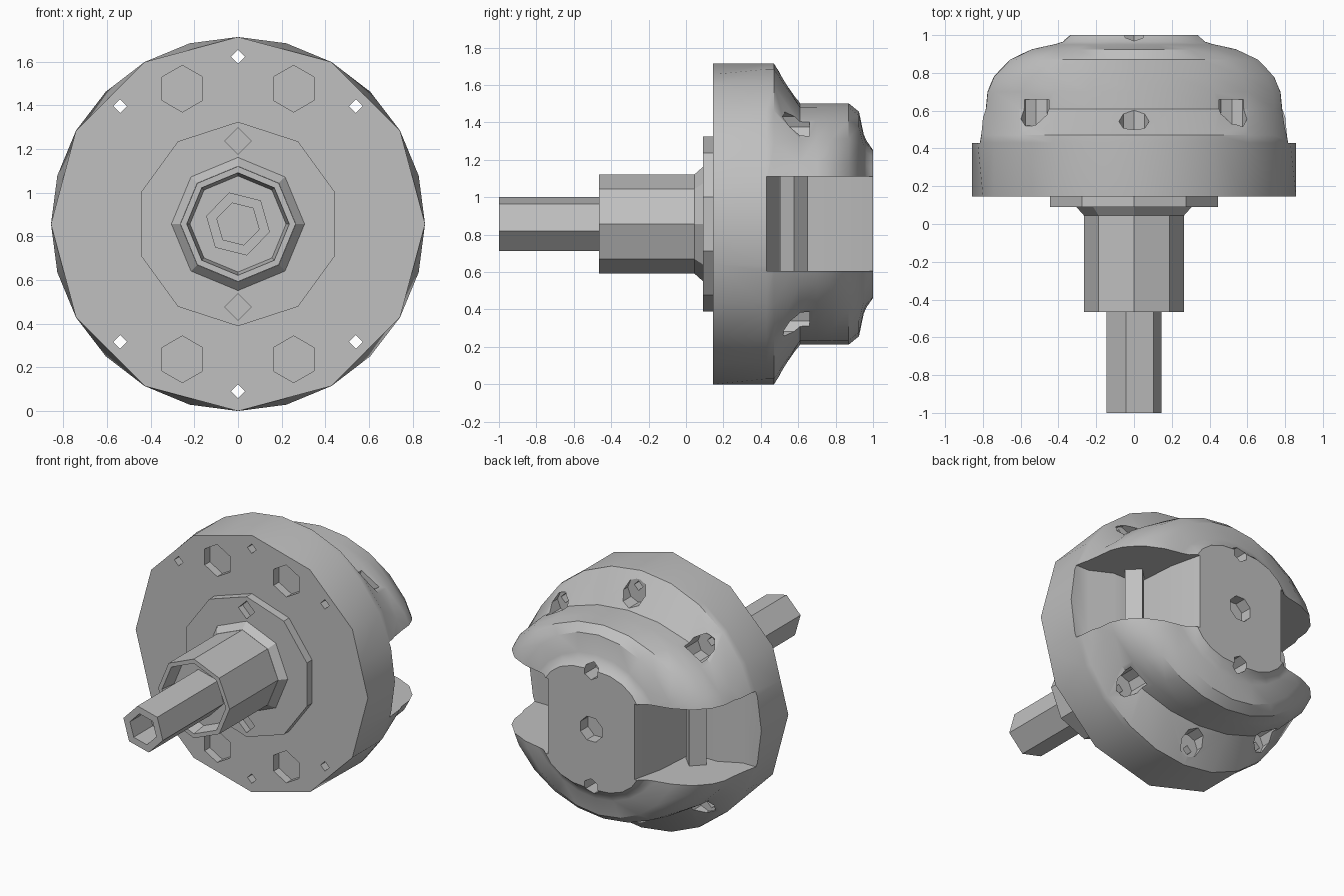
import bpy, bmesh, math

if "Cube" in bpy.data.objects:
    bpy.data.objects.remove(bpy.data.objects["Cube"])

CZ = 0.857  # height of the shaft axis
grey = bpy.data.materials.new("plain_grey")
grey.use_nodes = True
GREY = (0.53, 0.53, 0.53, 1)
grey.diffuse_color = GREY
grey.node_tree.nodes["Principled BSDF"].inputs["Base Color"].default_value = GREY


def loft(name, rings):
    """Skin equal-length rings of points and cap both ends."""
    bm = bmesh.new()
    loops = [[bm.verts.new(p) for p in ring] for ring in rings]
    bm.faces.new(loops[0])
    bm.faces.new(loops[-1])
    for a, b in zip(loops, loops[1:]):
        for i in range(len(a)):
            j = (i + 1) % len(a)
            bm.faces.new((a[i], a[j], b[j], b[i]))
    bmesh.ops.recalc_face_normals(bm, faces=bm.faces)
    mesh = bpy.data.meshes.new(name)
    bm.to_mesh(mesh)
    bm.free()
    mesh.materials.append(grey)
    ob = bpy.data.objects.new(name, mesh)
    bpy.context.collection.objects.link(ob)
    return ob


def ngon(y, r, sides, turn=90, x=0, z=0):
    ring = []
    for i in range(sides):
        a = math.radians(turn) + math.tau * i / sides
        ring.append((x + r * math.cos(a), y, CZ + z + r * math.sin(a)))
    return ring


def prism(name, y0, y1, r, sides, turn=90, x=0, z=0):
    return loft(name, [ngon(y, r, sides, turn, x, z) for y in (y0, y1)])


def oval(y, rx, rz, power=2.0, dent=1.0, sides=24):
    """Super-ellipse ring; dent pulls in every second point."""
    ring = []
    for i in range(sides):
        a = math.tau * i / sides
        c, s = math.cos(a), math.sin(a)
        k = dent if i % 2 else 1
        x = math.copysign(abs(c) ** (2 / power), c) * rx * k
        z = math.copysign(abs(s) ** (2 / power), s) * rz * k
        ring.append((x, y, CZ + z))
    return ring


def upright(name, plan, low, high):
    """Vertical prism from an (x, y) outline."""
    return loft(name, [[(x, y, CZ + h) for x, y in plan] for h in (low, high)])


def cut(target, cutter):
    cutter.hide_render = True
    mod = target.modifiers.new("cut", "BOOLEAN")
    mod.operation = "DIFFERENCE"
    mod.solver = "EXACT"
    mod.object = cutter
    bpy.context.view_layer.objects.active = target
    bpy.ops.object.modifier_apply(modifier=mod.name)
    bpy.data.objects.remove(cutter)


# Housing: round mounting disc flowing into the domed rear lobes
R = 0.857
sections = [(0.47, 0.85, R), (0.61, 0.86, 0.645), (0.70, 0.85, 0.645),
            (0.78, 0.813, 0.645), (0.87, 0.72, 0.645), (0.925, 0.60, 0.60),
            (0.95, 0.50, 0.48), (0.965, 0.46, 0.445)]
rings = [oval(0.145, R, R, dent=math.cos(math.pi / 12)), oval(0.43, R, R)]
rings += [oval(*s) for s in sections]
rings.append(oval(1.0, 0.39, 0.40, power=2.6))
housing = loft("housing", rings)

# Side windows, stepping in behind the posts and leaving a central block
window = [(0.30, 1.1), (0.32, 1.0), (0.37, 0.79), (0.39, 0.50), (0.58, 0.50),
          (0.72, 0.43), (1.0, 0.43), (1.0, 1.1)]
for side in (1, -1):
    cut(housing, upright("window_cutter", [(side * x, y) for x, y in window],
                         -0.25, 0.253))

# Bolt holes through the rim, with clearance pockets behind
for v in (1, -1):
    for x, z in ((0, 0.767), (0.54, 0.54), (-0.54, 0.54)):
        cut(housing, prism("bolt_cutter", 0, 0.66, 0.032, 4, 90, x, v * z))
        cut(housing, prism("clearance_cutter", 0.5, 0.66, 0.08, 8, 90,
                           x * 0.96, v * z * 0.96))
    # Hexagonal recesses in the front face
    for x in (-0.255, 0.255):
        cut(housing, prism("hex_cutter", 0, 0.2, 0.107, 6, 90, x, v * 0.62))
    # Small holes above and below the rear centre
    cut(housing, prism("rear_hole_cutter", 0.88, 1.1, 0.055, 6, 90, 0, v * 0.385))
cut(housing, prism("rear_centre_cutter", 0.92, 1.1, 0.085, 8, 22.5))

# Front boss plate with two square holes
boss = prism("boss_plate", 0.09, 0.15, 0.468, 10)
for v in (1, -1):
    cut(boss, prism("square_cutter", 0, 0.135, 0.06, 4, 90, 0, v * 0.38))

# Bevelled collar, hollow-ended hub and tubular shaft
collar = loft("collar", [ngon(0.045, 0.265, 8), ngon(0.09, 0.305, 8), ngon(0.1, 0.305, 8)])
hub = loft("hub", [ngon(y, r, 8) for y, r in
                   ((0.06, 0.264), (-0.465, 0.264), (-0.465, 0.235), (-0.36, 0.22))])
shaft = loft("shaft", [ngon(y, r, 6, -14) for y, r in
                       ((-0.3, 0.15), (-1.0, 0.15), (-1.0, 0.1), (-0.8, 0.1))])

# Slim upright posts inside the windows, set corner-on
posts = []
for side, label in ((1, "left"), (-1, "right")):
    plan = [(side * (0.48 + dx), 0.577 + dy)
            for dx, dy in ((0.075, 0), (0, 0.075), (-0.075, 0), (0, -0.075))]
    posts.append(upright(label + "_post", plan, -0.27, 0.27))

# Soft shading on gentle curves, crisp edges elsewhere
bpy.ops.object.select_all(action="DESELECT")
for ob in [housing, boss, collar, hub, shaft] + posts:
    ob.select_set(True)
bpy.context.view_layer.objects.active = housing
bpy.ops.object.shade_smooth_by_angle(angle=math.radians(30))
